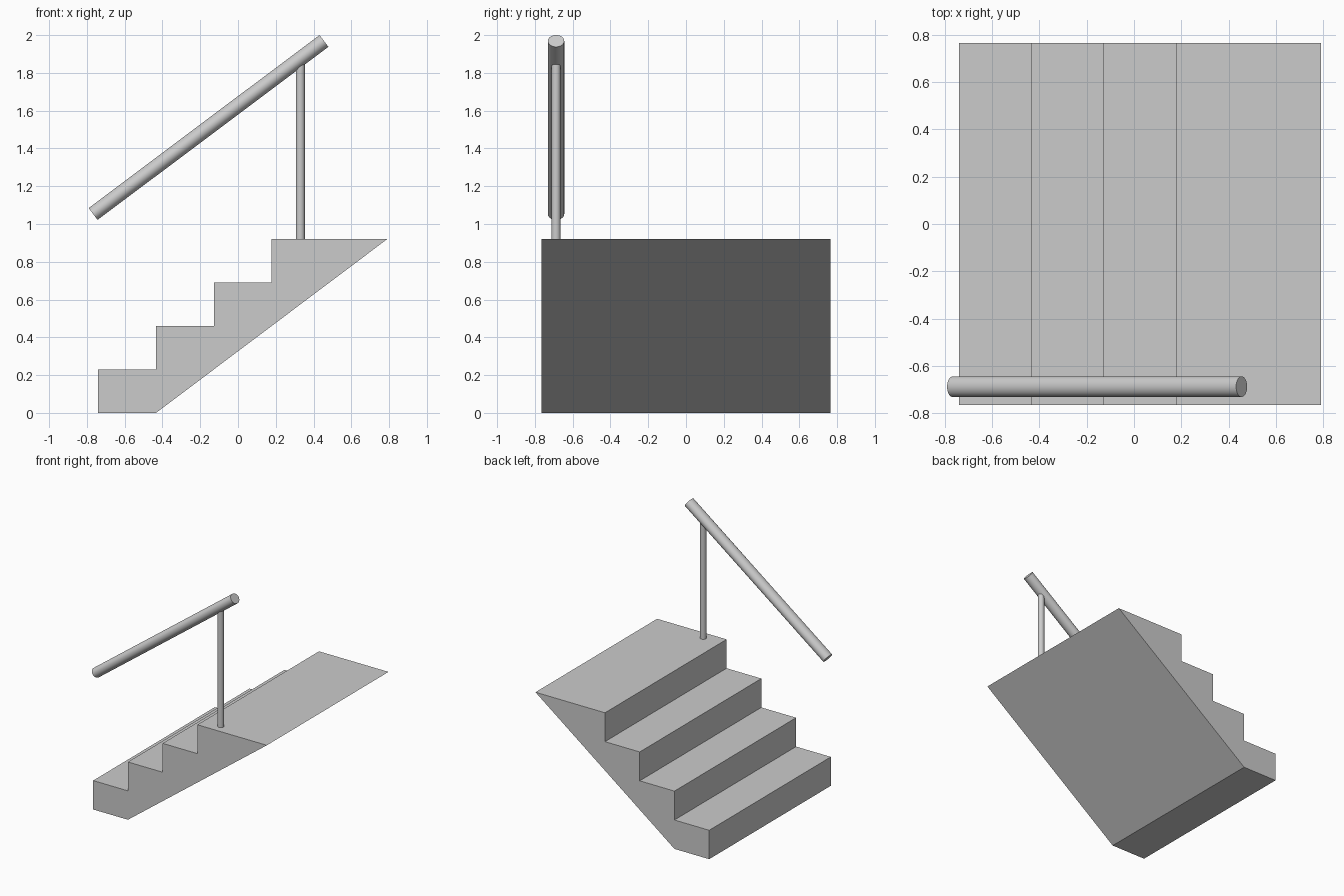
import bpy, bmesh, math
from mathutils import Vector

if "Cube" in bpy.data.objects:
    bpy.data.objects.remove(bpy.data.objects["Cube"])

# Flight of stairs: side profile extruded across the width
STEPS, RUN, RISE = 4, 0.306, 0.23
LEFT, RIGHT, HALF_WIDTH = -0.74, 0.79, 0.765
profile = [(LEFT + RUN, 0), (LEFT, 0)]
for i in range(STEPS):
    x = LEFT + i * RUN
    end = RIGHT if i == STEPS - 1 else x + RUN
    profile += [(x, (i + 1) * RISE), (end, (i + 1) * RISE)]

bm = bmesh.new()
face = bm.faces.new([bm.verts.new((x, -HALF_WIDTH, z)) for x, z in profile])
ext = bmesh.ops.extrude_face_region(bm, geom=[face])
moved = [g for g in ext["geom"] if isinstance(g, bmesh.types.BMVert)]
bmesh.ops.translate(bm, verts=moved, vec=(0, 2 * HALF_WIDTH, 0))
bmesh.ops.recalc_face_normals(bm, faces=bm.faces)
mesh = bpy.data.meshes.new("stairs")
bm.to_mesh(mesh)
bm.free()
bpy.context.collection.objects.link(bpy.data.objects.new("stairs", mesh))


def rod(name, start, end, radius, depth_radius):
    """Smooth cylinder between two points; depth_radius is its radius along y."""
    start, end = Vector(start), Vector(end)
    axis = end - start
    bpy.ops.mesh.primitive_cylinder_add(
        vertices=32, radius=1, depth=1, location=(start + end) / 2,
        rotation=(0, math.atan2(axis.x, axis.z), 0))
    obj = bpy.context.object
    obj.name = name
    obj.scale = (radius, depth_radius, axis.length)
    bpy.ops.object.transform_apply(location=False, rotation=False, scale=True)
    bpy.ops.object.shade_smooth_by_angle(angle=math.radians(30))


# Sloping handrail and its single post, along the front edge
RAIL_Y = -0.688
rod("handrail", (-0.767, RAIL_Y, 1.053), (0.455, RAIL_Y, 1.969), 0.039, 0.0435)
rod("handrail_post", (0.33, RAIL_Y, 0.92), (0.33, RAIL_Y, 1.86), 0.024, 0.024)
